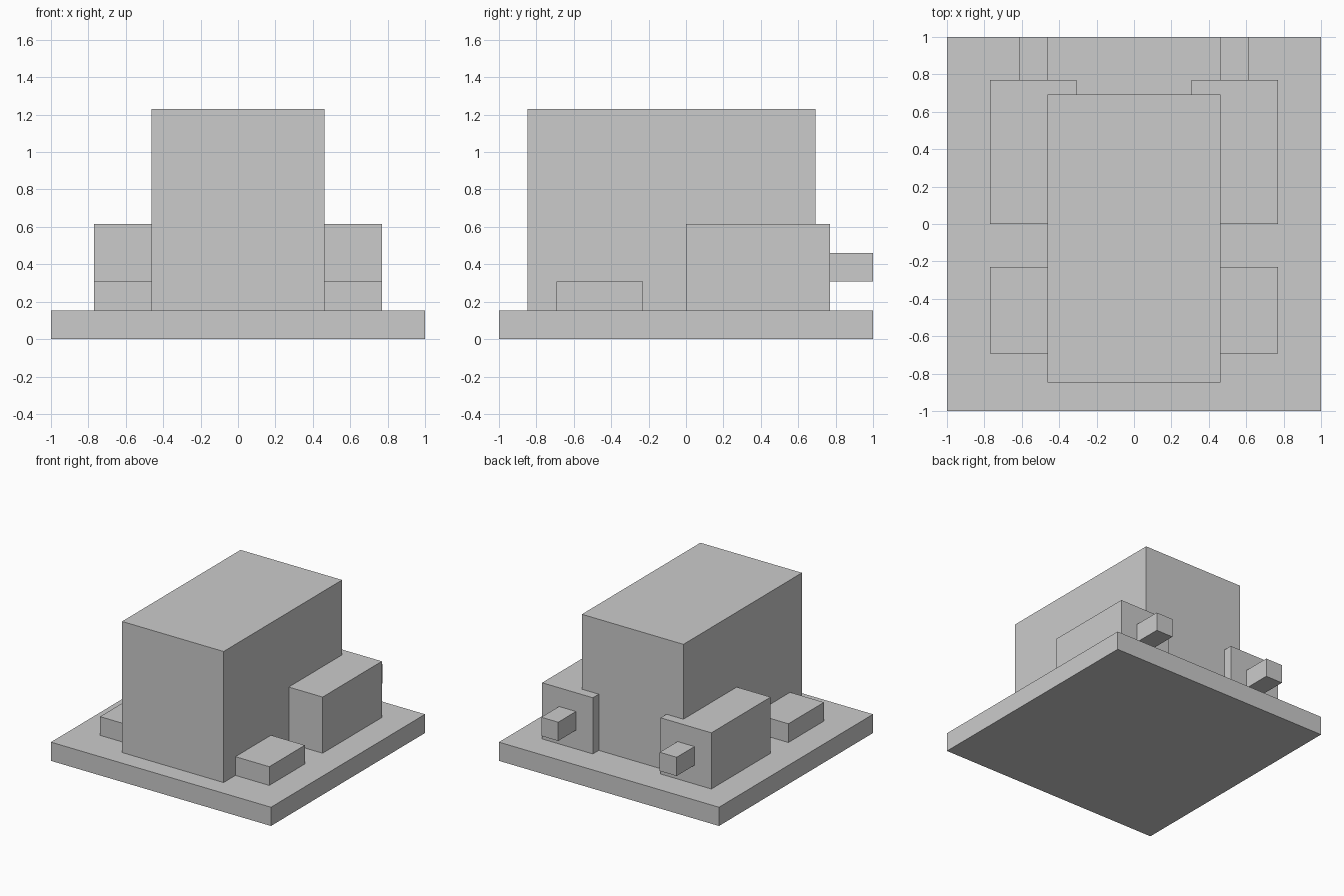
import bpy

if "Cube" in bpy.data.objects:
    bpy.data.objects.remove(bpy.data.objects["Cube"])

U = 2 / 26  # grid unit: the base is 26 units wide


def box(name, x, y, z):
    """Add a box spanning the given (min, max) ranges in grid units."""
    spans = (x, y, z)
    centre = [(a + b) / 2 * U for a, b in spans]
    bpy.ops.mesh.primitive_cube_add(size=1, location=centre)
    obj = bpy.context.object
    obj.name = name
    obj.scale = [(b - a) * U for a, b in spans]
    bpy.ops.object.transform_apply(location=False, rotation=False, scale=True)
    return obj


def box_pair(name, x, y, z):
    """Add a box on the right and its mirror image on the left."""
    box("right_" + name, x, y, z)
    box("left_" + name, (-x[1], -x[0]), y, z)


# Base slab and main body
box("base", (-13, 13), (-13, 13), (0, 2))
box("body", (-6, 6), (-11, 9), (2, 16))

# Tall rear side blocks, low front side blocks, and rear pegs
box_pair("rear_block", (4, 10), (0, 10), (2, 8))
box_pair("front_block", (4, 10), (-9, -3), (2, 4))
box_pair("rear_peg", (6, 8), (10, 13), (4, 6))
